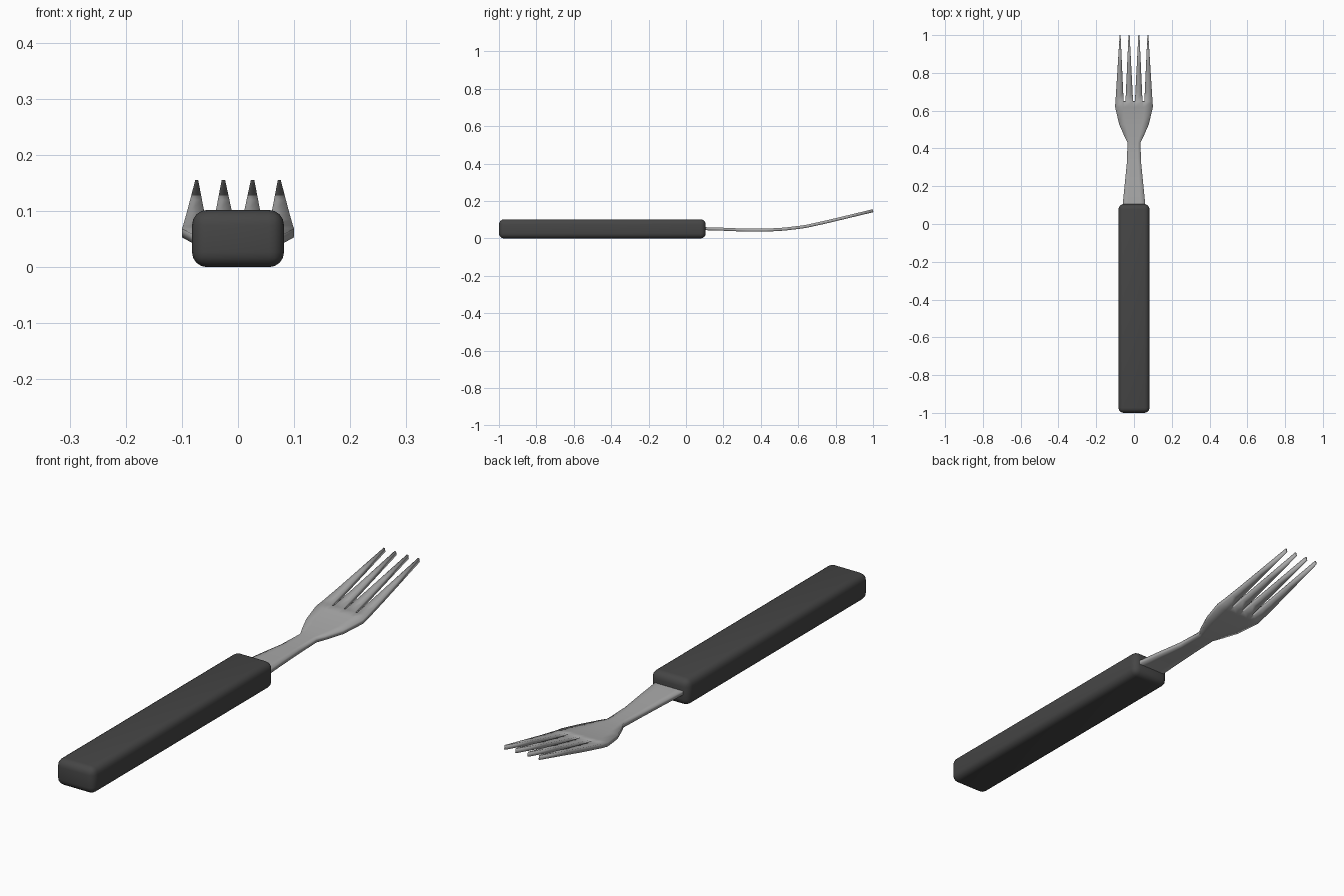
import bpy, bmesh

if "Cube" in bpy.data.objects:
    bpy.data.objects.remove(bpy.data.objects["Cube"])

def material(name, v):
    m = bpy.data.materials.new(name)
    m.diffuse_color = (v, v, v, 1)
    m.use_nodes = True
    m.node_tree.nodes["Principled BSDF"].inputs["Base Color"].default_value = m.diffuse_color
    return m

dark = material("dark plastic", 0.06)
steel = material("brushed steel", 0.40)

def finish(name, bm, mat):
    bmesh.ops.recalc_face_normals(bm, faces=bm.faces)
    me = bpy.data.meshes.new(name)
    bm.to_mesh(me)
    bm.free()
    ob = bpy.data.objects.new(name, me)
    bpy.context.collection.objects.link(ob)
    me.materials.append(mat)
    return ob

def smooth(ob, angle):
    bpy.ops.object.select_all(action='DESELECT')
    ob.select_set(True)
    bpy.context.view_layer.objects.active = ob
    bpy.ops.object.shade_smooth_by_angle(angle=angle)

# Handle: rounded block
bm = bmesh.new()
bmesh.ops.create_cube(bm, size=1)
for v in bm.verts:
    v.co = (v.co.x * 0.164, -0.4475 + v.co.y * 1.105, 0.051 + v.co.z * 0.102)
bmesh.ops.bevel(bm, geom=bm.edges[:], offset=0.027, segments=4, profile=0.5, affect='EDGES')
handle = finish("handle", bm, dark)
smooth(handle, 0.9)

# Side bend of the metal: (y, mid height)
BEND = [(0.05, 0.053), (0.10, 0.052), (0.20, 0.049), (0.32, 0.044), (0.43, 0.044),
        (0.53, 0.050), (0.62, 0.061), (0.65, 0.066), (0.75, 0.088), (1.0, 0.148)]

def lerp(table, y):
    for (a, p), (b, q) in zip(table, table[1:]):
        if y <= b:
            return p + (q - p) * (y - a) / (b - a)
    return table[-1][1]

# Neck and shoulders: (y, half width), split in columns that meet the tines
BODY = [(0.05, 0.064), (0.10, 0.060), (0.20, 0.050), (0.32, 0.038), (0.43, 0.034),
        (0.46, 0.049), (0.53, 0.079), (0.62, 0.100), (0.65, 0.098)]
ROOT = [-0.098, -0.055, -0.045, -0.005, 0.005, 0.045, 0.055, 0.098]
TIPS = [-0.076, -0.071, -0.029, -0.023, 0.023, 0.029, 0.071, 0.076]

bm = bmesh.new()

def row(xs, y):
    return [bm.verts.new((x, y, lerp(BEND, y))) for x in xs]

def bridge(lo, hi, step):
    for i in range(0, len(lo) - 1, step):
        bm.faces.new((lo[i], lo[i + 1], hi[i + 1], hi[i]))

prev = None
for y, w in BODY:
    cur = row([x / 0.098 * w for x in ROOT], y)
    if prev:
        bridge(prev, cur, 1)
    prev = cur

# Four tapering tines (every second column continues)
for y in (0.70, 0.75, 0.85, 1.0):
    t = (y - 0.65) / 0.35
    cur = row([a + (b - a) * t for a, b in zip(ROOT, TIPS)], y)
    bridge(prev, cur, 2)
    prev = cur

fork = finish("fork_head", bm, steel)
mod = fork.modifiers.new("thickness", 'SOLIDIFY')
mod.thickness = 0.016
mod.offset = 0
smooth(fork, 0.6)
